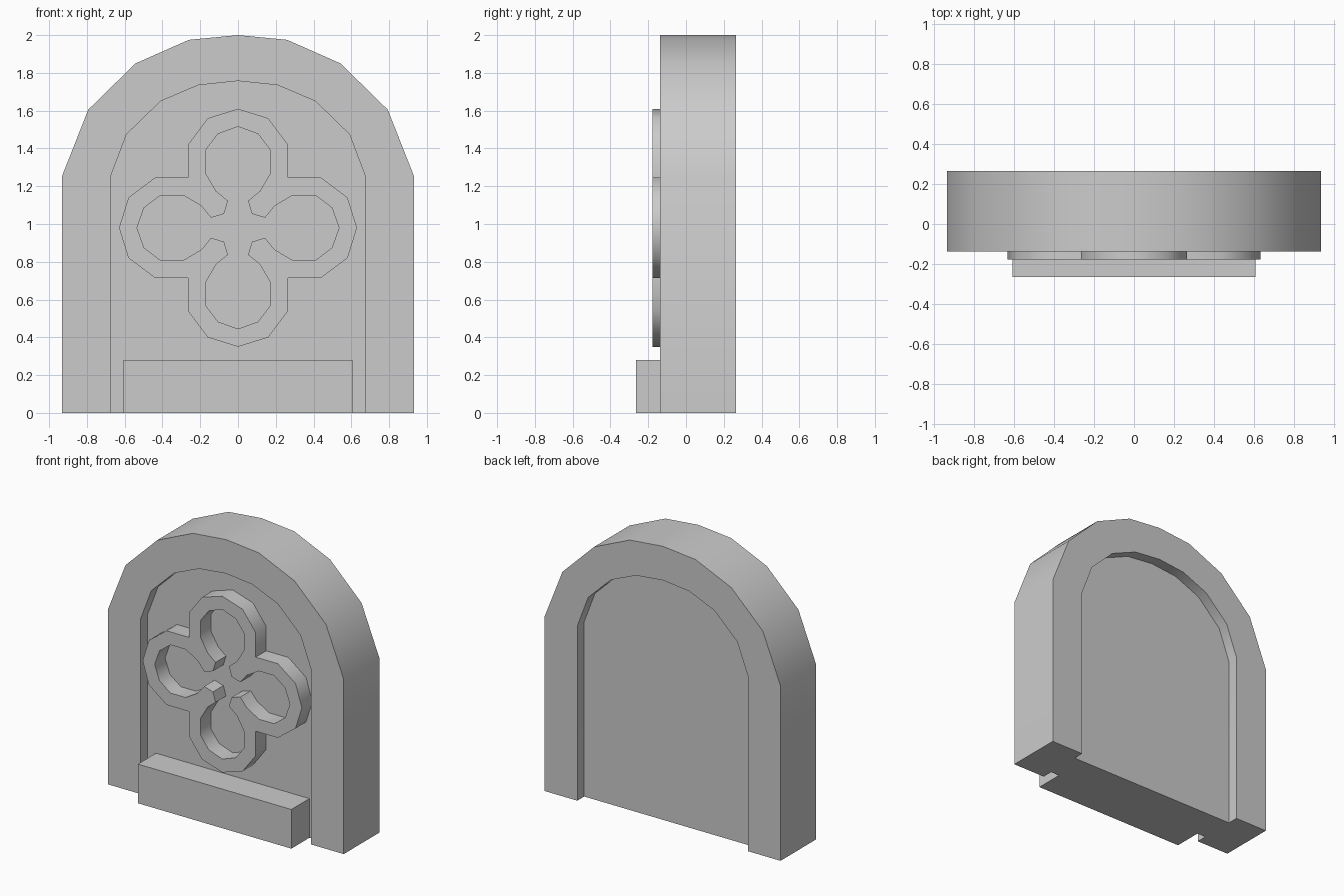
import bpy, bmesh, math

if "Cube" in bpy.data.objects:
    bpy.data.objects.remove(bpy.data.objects["Cube"])


def slab(name, loops, y_front, y_back):
    """Fill closed x/z loops (later loops are holes) and extrude along y."""
    bm = bmesh.new()
    edges = []
    for loop in loops:
        vs = [bm.verts.new((x, y_front, z)) for x, z in loop]
        edges += [bm.edges.new((a, b)) for a, b in zip(vs, vs[1:] + vs[:1])]
    bmesh.ops.triangle_fill(bm, edges=edges, use_beauty=True, normal=(0, -1, 0))
    ext = bmesh.ops.extrude_face_region(bm, geom=bm.faces[:], use_keep_orig=True)
    moved = [g for g in ext["geom"] if isinstance(g, bmesh.types.BMVert)]
    bmesh.ops.translate(bm, verts=moved, vec=(0, y_back - y_front, 0))
    bmesh.ops.recalc_face_normals(bm, faces=bm.faces[:])
    mesh = bpy.data.meshes.new(name)
    bm.to_mesh(mesh)
    bm.free()
    mesh.shade_smooth()
    mesh.set_sharp_from_angle(angle=math.radians(40))
    obj = bpy.data.objects.new(name, mesh)
    bpy.context.collection.objects.link(obj)
    return obj


def arch(half):
    """Mirror a right-hand half profile (foot to crown) into a full arch."""
    return half + [(-x, z) for x, z in reversed(half[:-1])]


def four_fold(quadrant, cz):
    """Repeat a quarter outline four times around (0, cz)."""
    pts, quarter = [], list(quadrant)
    for _ in range(4):
        pts += [(x, z + cz) for x, z in quarter]
        quarter = [(z, -x) for x, z in quarter]
    return pts


outer = arch([(0.933, 0), (0.933, 1.25), (0.793, 1.605), (0.543, 1.85),
              (0.26, 1.975), (0, 2.0)])
inner = arch([(0.675, 0), (0.675, 1.25), (0.59, 1.475), (0.41, 1.65),
              (0.21, 1.735), (0, 1.757)])

# Arched surround, open at the foot
slab("arch_frame", [outer + inner[::-1]], -0.138, 0.264)

# Panel recessed on both sides of the surround
slab("recessed_panel", [inner], -0.06, 0.186)

# Four-lobed tracery with a cusped opening
lobes = four_fold([(0, 0.63), (0.16, 0.58), (0.265, 0.44), (0.265, 0.265),
                   (0.44, 0.265), (0.58, 0.16)], 0.98)
half_hole = [(0, 0.535), (0.106, 0.497), (0.172, 0.41), (0.172, 0.29),
             (0.115, 0.193), (0.053, 0.143), (0.074, 0.074)]
hole = four_fold(half_hole + [(z, x) for x, z in half_hole[-2:0:-1]], 0.98)
slab("quatrefoil_tracery", [lobes, hole], -0.178, -0.06)

# Sill block at the foot
slab("sill", [[(-0.607, 0), (0.607, 0), (0.607, 0.28), (-0.607, 0.28)]],
     -0.264, -0.06)
